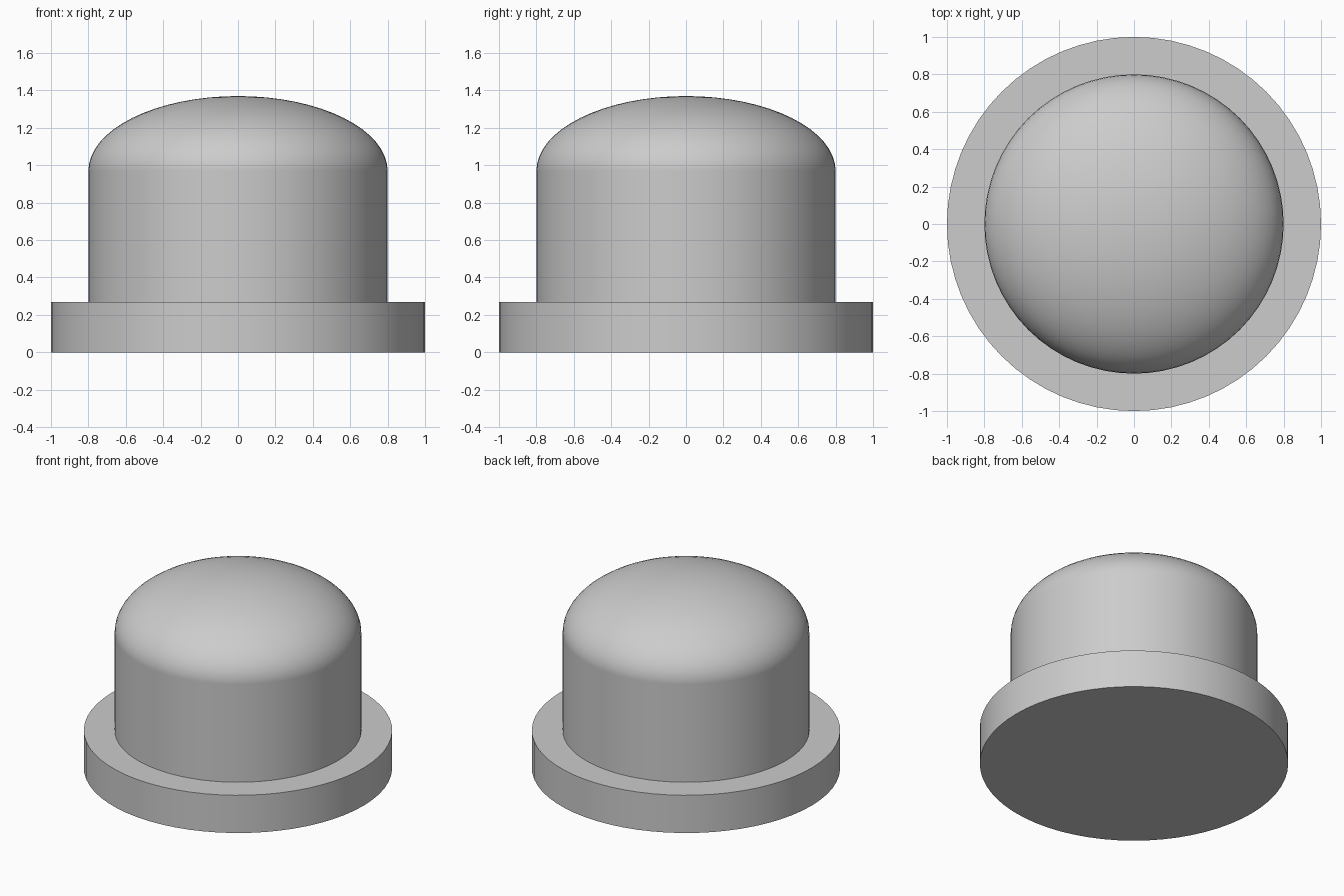
import bpy
import math

default = bpy.data.objects.get("Cube")
if default:
    bpy.data.objects.remove(default, do_unlink=True)

SEGMENTS = 64
BASE_TOP, BODY_TOP, DOME_HEIGHT = 0.27, 0.97, 0.40
BASE_RADIUS, BODY_RADIUS = 1.0, 0.8

# Single light grey
grey = bpy.data.materials.new("light_grey")
grey.use_nodes = True
grey.diffuse_color = (0.604, 0.604, 0.604, 1)
grey.node_tree.nodes["Principled BSDF"].inputs["Base Color"].default_value = grey.diffuse_color


def finish(name):
    """Name, colour and smooth the active object."""
    obj = bpy.context.object
    obj.name = name
    obj.data.materials.append(grey)
    bpy.ops.object.transform_apply(location=False, rotation=False, scale=True)
    bpy.ops.object.shade_smooth_by_angle(angle=math.radians(30))
    return obj


def cylinder(name, radius, bottom, top):
    bpy.ops.mesh.primitive_cylinder_add(
        vertices=SEGMENTS, radius=radius, depth=top - bottom,
        location=(0, 0, (bottom + top) / 2))
    return finish(name)


# Wide flange and narrower body
cylinder("base_flange", BASE_RADIUS, 0, BASE_TOP)
cylinder("body", BODY_RADIUS, BASE_TOP, BODY_TOP)

# Flattened dome cap, its lower half hidden in the body
bpy.ops.mesh.primitive_uv_sphere_add(
    segments=SEGMENTS, ring_count=SEGMENTS // 2, radius=BODY_RADIUS,
    location=(0, 0, BODY_TOP))
bpy.context.object.scale.z = DOME_HEIGHT / BODY_RADIUS
finish("dome_cap")
